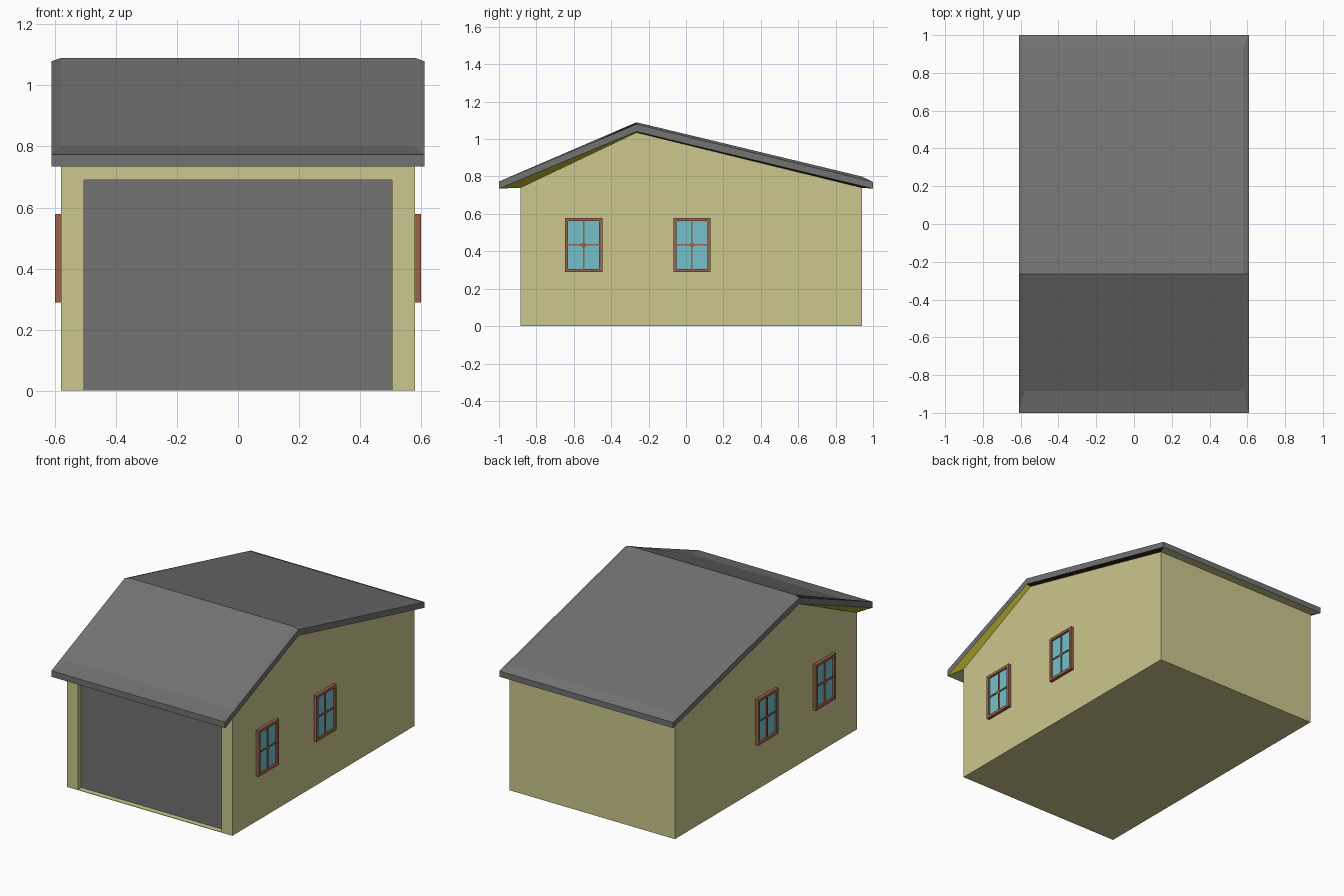
import bpy, bmesh

if "Cube" in bpy.data.objects:
    bpy.data.objects.remove(bpy.data.objects["Cube"])


def material(name, r, g, b):
    def lin(c):
        c /= 255
        return c / 12.92 if c <= 0.04045 else ((c + 0.055) / 1.055) ** 2.4
    m = bpy.data.materials.new(name)
    m.diffuse_color = (lin(r), lin(g), lin(b), 1)
    m.use_nodes = True
    m.node_tree.nodes["Principled BSDF"].inputs["Base Color"].default_value = m.diffuse_color
    return m


WALL = material("cream wall", 204, 199, 141)
GREY = material("slate grey", 114, 114, 114)
YELLOW = material("yellow soffit", 178, 172, 50)
DARK = material("dark brown soffit", 62, 42, 32)
FRAME = material("brown frame", 156, 98, 76)
GLASS = material("blue glass", 118, 192, 202)


def finish(name, bm, mats):
    bmesh.ops.recalc_face_normals(bm, faces=bm.faces[:])
    me = bpy.data.meshes.new(name)
    bm.to_mesh(me)
    bm.free()
    for m in mats:
        me.materials.append(m)
    ob = bpy.data.objects.new(name, me)
    bpy.context.collection.objects.link(ob)
    return ob


def add_box(bm, x, y, z, mat=0):
    """Box from (min, max) pairs."""
    v = bmesh.ops.create_cube(bm, size=1)["verts"]
    for p in v:
        p.co = [a[0] if c < 0 else a[1] for c, a in zip(p.co, (x, y, z))]
    for f in {f for p in v for f in p.link_faces}:
        f.material_index = mat


W = 0.58                                   # half width of the walls
FRONT, RIDGE, BACK = -0.885, -0.265, 0.94

# Walls: gabled prism with a recessed garage door in the front
bm = bmesh.new()
profile = [(FRONT, 0), (BACK, 0), (BACK, 0.74), (RIDGE, 1.035), (FRONT, 0.74)]
sides = [[bm.verts.new((x, y, z)) for y, z in profile] for x in (-W, W)]
for s in sides:
    bm.faces.new(s)
for i in range(5):
    j = (i + 1) % 5
    face = bm.faces.new((sides[0][i], sides[0][j], sides[1][j], sides[1][i]))
    if i == 4:
        door = face
bmesh.ops.recalc_face_normals(bm, faces=bm.faces[:])
bmesh.ops.inset_individual(bm, faces=[door], thickness=0.05)
for v in door.verts:
    v.co.x = 0.505 if v.co.x > 0 else -0.505
    v.co.z = 0.69 if v.co.z > 0.4 else 0.003
rim = list(door.verts)
inner = [bm.verts.new((v.co.x, v.co.y + 0.035, v.co.z)) for v in rim]
bm.faces.remove(door)
for i in range(4):
    j = (i + 1) % 4
    bm.faces.new((rim[i], rim[j], inner[j], inner[i]))
bm.faces.new(inner).material_index = 1
finish("walls_and_garage_door", bm, [WALL, GREY])

# Roof: shell lofted through four rings, from the top planes round to the soffit
bm = bmesh.new()
rings = []
for x, pts in [(W, [(FRONT, 0.80), (RIDGE, 1.09), (BACK, 0.80)]),
               (0.61, [(-1, 0.773), (RIDGE, 1.079), (1, 0.771)]),
               (0.61, [(-1, 0.735), (RIDGE, 1.04), (1, 0.735)]),
               (W, [(FRONT, 0.74), (RIDGE, 1.035), (BACK, 0.74)])]:
    rings.append([bm.verts.new((x, y, z)) for y, z in pts] +
                 [bm.verts.new((-x, y, z)) for y, z in reversed(pts)])
top = rings[0]
bm.faces.new((top[0], top[1], top[4], top[5]))
bm.faces.new((top[1], top[2], top[3], top[4]))
SOFFIT = [1, 2, 3, 2, 1, 3]                # colour of each underside strip
for k in range(3):
    a, b = rings[k], rings[k + 1]
    for i in range(6):
        j = (i + 1) % 6
        f = bm.faces.new((a[i], a[j], b[j], b[i]))
        f.material_index = SOFFIT[i] if k == 2 else 0
finish("roof", bm, [GREY, YELLOW, DARK, WALL])


# Windows: frame, glass, thin glazing bars and a small diamond at the crossing
def window(name, side, yc):
    zc, hw, hh, t = 0.434, 0.1, 0.145, 0.017
    bm = bmesh.new()

    def box(depth, y0, y1, z0, z1, mat=0):
        x = sorted((side * (W - 0.005), side * (W + depth)))
        add_box(bm, x, (yc + y0, yc + y1), (zc + z0, zc + z1), mat)
    for s in (-1, 1):
        box(0.02, *sorted((s * hw, s * (hw - t))), -hh, hh)
        box(0.02, -hw + t, hw - t, *sorted((s * hh, s * (hh - t))))
    box(0.008, -hw + t, hw - t, -hh + t, hh - t, 1)
    box(0.014, -0.004, 0.004, -hh + t, hh - t)
    box(0.0135, -hw + t, hw - t, -0.004, 0.004)
    d = 0.018
    bm.faces.new([bm.verts.new((side * (W + 0.0155), yc + y * side, zc + z))
                  for y, z in ((d, 0), (0, d), (-d, 0), (0, -d))])
    finish(name, bm, [FRAME, GLASS])


for label, side in (("right", 1), ("left", -1)):
    window(f"{label}_front_window", side, -0.547)
    window(f"{label}_rear_window", side, 0.032)
